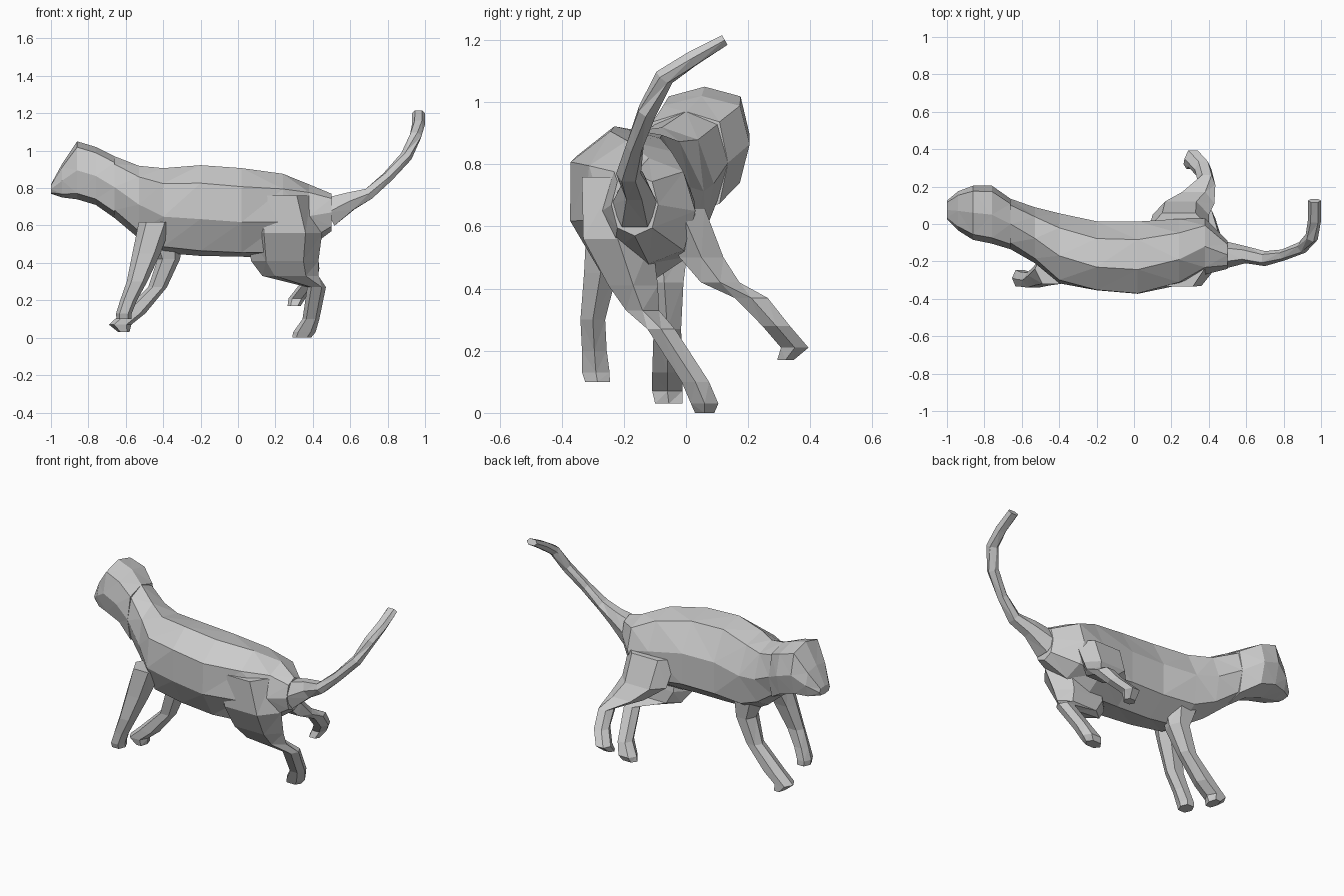
import bpy, bmesh, math
from mathutils import Vector

X, Z = Vector((1, 0, 0)), Vector((0, 0, 1))


def loft(name, rings, sides, axis=None, power=0.85):
    """Skin rings of (x, y, z, half_u, half_v, roll). Rings face axis, or follow the path."""
    bm = bmesh.new()
    pts = [Vector(r[:3]) for r in rings]
    loops = []
    for i, r in enumerate(rings):
        t = axis or (pts[min(i + 1, len(pts) - 1)] - pts[max(i - 1, 0)]).normalized()
        u = X if axis == Z else Z.cross(t).normalized()
        v = t.cross(u)
        roll = math.radians(r[5]) if len(r) > 5 else 0
        loop = []
        for k in range(sides):
            a = 2 * math.pi * k / sides
            c, s = math.cos(a), math.sin(a)
            p = r[3] * math.copysign(abs(c) ** power, c)
            q = r[4] * math.copysign(abs(s) ** power, s)
            p, q = (p * math.cos(roll) - q * math.sin(roll),
                    p * math.sin(roll) + q * math.cos(roll))
            loop.append(bm.verts.new(pts[i] + u * p + v * q))
        loops.append(loop)
    for a, b in zip(loops, loops[1:]):
        for k in range(sides):
            n = (k + 1) % sides
            bm.faces.new((a[k], a[n], b[n], b[k]))
    bm.faces.new(loops[0][::-1])
    bm.faces.new(loops[-1])
    bmesh.ops.recalc_face_normals(bm, faces=bm.faces)
    bmesh.ops.triangulate(bm, faces=bm.faces)
    me = bpy.data.meshes.new(name)
    bm.to_mesh(me)
    bm.free()
    ob = bpy.data.objects.new(name, me)
    bpy.context.collection.objects.link(ob)
    return ob


# torso, leaning back toward the near side
loft("torso", [
    (-0.66, 0.00, 0.805, 0.135, 0.165),
    (-0.53, -0.06, 0.725, 0.15, 0.195, 5),
    (-0.40, -0.13, 0.68, 0.19, 0.23, 10),
    (-0.20, -0.17, 0.68, 0.19, 0.25, 14),
    (0.02, -0.18, 0.67, 0.20, 0.245, 15),
    (0.24, -0.15, 0.65, 0.18, 0.23, 10),
    (0.38, -0.12, 0.65, 0.15, 0.17),
    (0.50, -0.165, 0.67, 0.075, 0.10)], 8, X)

# head with a sloping face
loft("head", [
    (-0.66, 0.00, 0.805, 0.135, 0.165),
    (-0.76, 0.05, 0.865, 0.155, 0.155),
    (-0.86, 0.06, 0.895, 0.145, 0.155),
    (-0.94, 0.07, 0.84, 0.105, 0.09),
    (-1.00, 0.075, 0.795, 0.05, 0.025)], 8, X, 0.65)

# tail curling up and to the far side
loft("tail", [
    (0.48, -0.165, 0.67, 0.075, 0.09),
    (0.60, -0.165, 0.73, 0.045, 0.055),
    (0.70, -0.185, 0.77, 0.04, 0.035),
    (0.80, -0.165, 0.86, 0.03, 0.03),
    (0.90, -0.125, 0.97, 0.033, 0.03),
    (0.95, -0.07, 1.08, 0.035, 0.03),
    (0.965, 0.02, 1.14, 0.035, 0.027),
    (0.965, 0.125, 1.2, 0.035, 0.02)], 6)

# legs, as level slices from body to paw
legs = {
    "front_leg_near": [
        (-0.44, -0.24, 0.62, 0.09, 0.09), (-0.49, -0.275, 0.45, 0.075, 0.06),
        (-0.54, -0.30, 0.30, 0.055, 0.045), (-0.585, -0.295, 0.20, 0.045, 0.045),
        (-0.61, -0.29, 0.13, 0.042, 0.05), (-0.61, -0.285, 0.10, 0.04, 0.045)],
    "front_leg_far": [
        (-0.39, -0.08, 0.55, 0.10, 0.10), (-0.37, -0.07, 0.42, 0.06, 0.07),
        (-0.43, -0.06, 0.27, 0.05, 0.05), (-0.56, -0.06, 0.13, 0.065, 0.055),
        (-0.63, -0.06, 0.07, 0.06, 0.055), (-0.61, -0.055, 0.03, 0.03, 0.05)],
    "hind_leg_near": [
        (0.22, -0.22, 0.76, 0.17, 0.13), (0.25, -0.22, 0.56, 0.20, 0.125),
        (0.25, -0.17, 0.41, 0.18, 0.09), (0.28, -0.14, 0.33, 0.15, 0.06),
        (0.42, -0.08, 0.27, 0.05, 0.05), (0.39, 0.03, 0.10, 0.045, 0.05),
        (0.355, 0.06, 0.03, 0.06, 0.05), (0.34, 0.06, 0.00, 0.05, 0.035)],
    "hind_leg_far": [
        (0.24, -0.02, 0.66, 0.16, 0.09), (0.25, 0.05, 0.50, 0.15, 0.08),
        (0.32, 0.11, 0.42, 0.11, 0.07), (0.39, 0.21, 0.37, 0.045, 0.06),
        (0.37, 0.29, 0.28, 0.045, 0.05), (0.315, 0.35, 0.21, 0.045, 0.05),
        (0.30, 0.32, 0.17, 0.035, 0.03)],
}
for name, rings in legs.items():
    loft(name, rings, 6, Z)
